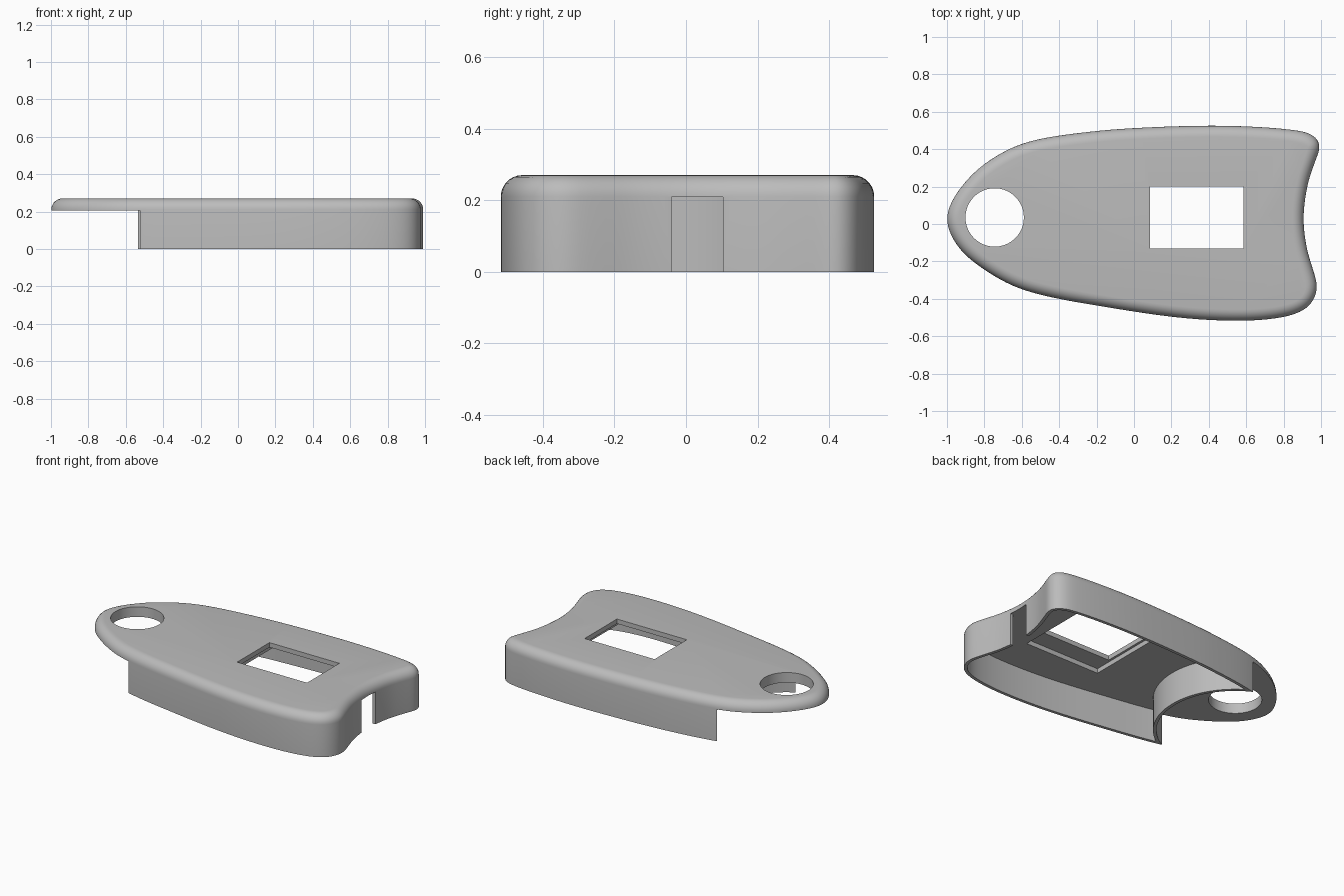
import bpy, bmesh, math
from mathutils import Vector

if "Cube" in bpy.data.objects:
    bpy.data.objects.remove(bpy.data.objects["Cube"], do_unlink=True)

TOP, CEILING, LIP = 0.27, 0.21, 0.205
FILLET, WALL = 0.06, 0.02
HOLE = Vector((-0.745, 0.035))
ARC = 0.462

grey = bpy.data.materials.new("plain grey")
grey.use_nodes = True
grey.diffuse_color = (0.5, 0.5, 0.5, 1)
grey.node_tree.nodes["Principled BSDF"].inputs["Base Color"].default_value = (0.5, 0.5, 0.5, 1)

# Outline of the cover, anticlockwise from the tail
CONTROL = [(0.906, 0.03), (0.928, 0.21), (0.97, 0.34), (0.997, 0.425), (0.95, 0.48),
           (0.83, 0.505), (0.59, 0.522), (0.35, 0.525), (0.05, 0.515), (-0.2, 0.497),
           (-0.5, 0.455), (-0.66, 0.404), (-0.82, 0.305), (-0.93, 0.19), (-0.99, 0.085),
           (-1.0, 0.01), (-0.965, -0.085), (-0.88, -0.185), (-0.68, -0.315),
           (-0.5, -0.378), (-0.185, -0.438), (0.24, -0.5), (0.565, -0.517),
           (0.8, -0.497), (0.93, -0.445), (0.98, -0.35), (0.962, -0.26), (0.925, -0.136)]


def smooth_outline(points, count=220):
    """Closed spline through the points, evenly resampled and relaxed."""
    p = [Vector(q) for q in points]
    n = len(p)
    dense = []
    for i in range(n):
        a, b, c, d = (p[(i + k) % n] for k in (-1, 0, 1, 2))
        h = (c - b).length
        m0 = (c - a) * h / ((c - b).length + (b - a).length)
        m1 = (d - b) * h / ((d - c).length + (c - b).length)
        for s in range(30):
            t = s / 30
            dense.append(b * (2*t**3 - 3*t**2 + 1) + m0 * (t**3 - 2*t**2 + t)
                         + c * (3*t**2 - 2*t**3) + m1 * (t**3 - t**2))
    lengths = [(dense[(i + 1) % len(dense)] - q).length for i, q in enumerate(dense)]
    step = sum(lengths) / count
    out, travelled = [], 0
    for q, length in zip(dense, lengths):
        if len(out) < count and travelled >= len(out) * step - 1e-6:
            out.append(q)
        travelled += length
    for _ in range(3):
        out = [out[i - 1] / 4 + q / 2 + out[(i + 1) % len(out)] / 4 for i, q in enumerate(out)]
    return out


def inset(points, distance):
    result = []
    for i, q in enumerate(points):
        t = (points[(i + 1) % len(points)] - points[i - 1]).normalized()
        result.append(q + Vector((-t.y, t.x)) * distance)
    return result


def make_object(name, bm):
    bmesh.ops.recalc_face_normals(bm, faces=bm.faces)
    mesh = bpy.data.meshes.new(name)
    bm.to_mesh(mesh)
    bm.free()
    mesh.materials.append(grey)
    obj = bpy.data.objects.new(name, mesh)
    bpy.context.collection.objects.link(obj)
    return obj


def loft(name, rings):
    """Solid from a stack of (outline, height) rings."""
    bm = bmesh.new()
    loops = [[bm.verts.new((q.x, q.y, z)) for q in ring] for ring, z in rings]
    for low, high in zip(loops, loops[1:]):
        for i in range(len(low)):
            j = (i + 1) % len(low)
            bm.faces.new((low[i], low[j], high[j], high[i]))
    bm.faces.new(loops[0][::-1])
    bm.faces.new(loops[-1])
    return make_object(name, bm)


def disc(radius, sides=96):
    return [HOLE + Vector((math.cos(a), math.sin(a))) * radius
            for a in (2 * math.pi * i / sides for i in range(sides))]


def prism(name, ring, z0, z1):
    return loft(name, [(ring, z0), (ring, z1)])


def box(name, x0, x1, y0, y1, z0, z1):
    return prism(name, [Vector(q) for q in ((x0, y0), (x1, y0), (x1, y1), (x0, y1))], z0, z1)


def cut(target, cutter):
    cutter.hide_render = True
    mod = target.modifiers.new("cut", "BOOLEAN")
    mod.operation, mod.solver, mod.object = "DIFFERENCE", "EXACT", cutter
    bpy.context.view_layer.objects.active = target
    bpy.ops.object.modifier_apply(modifier=mod.name)
    bpy.data.objects.remove(cutter, do_unlink=True)


# Solid body with a rounded top edge
outline = smooth_outline(CONTROL)
rings = [(outline, 0)]
for i in range(8):
    a = math.pi / 2 * i / 7
    rings.append((inset(outline, FILLET * (1 - math.cos(a))), TOP - FILLET * (1 - math.sin(a))))
cover = loft("cover_shell", rings)

# Hollow inside, stopping at the curved wall
cavity = prism("cavity_cutter", inset(outline, WALL), -0.1, CEILING)
cut(cavity, prism("curved_wall_cutter", disc(ARC + WALL), -0.2, 0.4))
cut(cover, cavity)

# Open nose, round hole, window with its recess, and tail notch
cut(cover, prism("nose_cutter", disc(ARC), -0.1, LIP))
cut(cover, prism("hole_cutter", disc(0.156), 0.1, 0.4))
cut(cover, box("recess_cutter", 0.07, 0.61, -0.25, 0.255, 0.1, 0.24))
cut(cover, box("window_cutter", 0.085, 0.585, -0.13, 0.2, 0.1, 0.4))
cut(cover, box("notch_cutter", 0.8, 1.1, -0.04, 0.103, -0.1, 0.209))

bpy.ops.object.select_all(action="DESELECT")
cover.select_set(True)
bpy.context.view_layer.objects.active = cover
bpy.ops.object.shade_smooth_by_angle(angle=math.radians(30))
